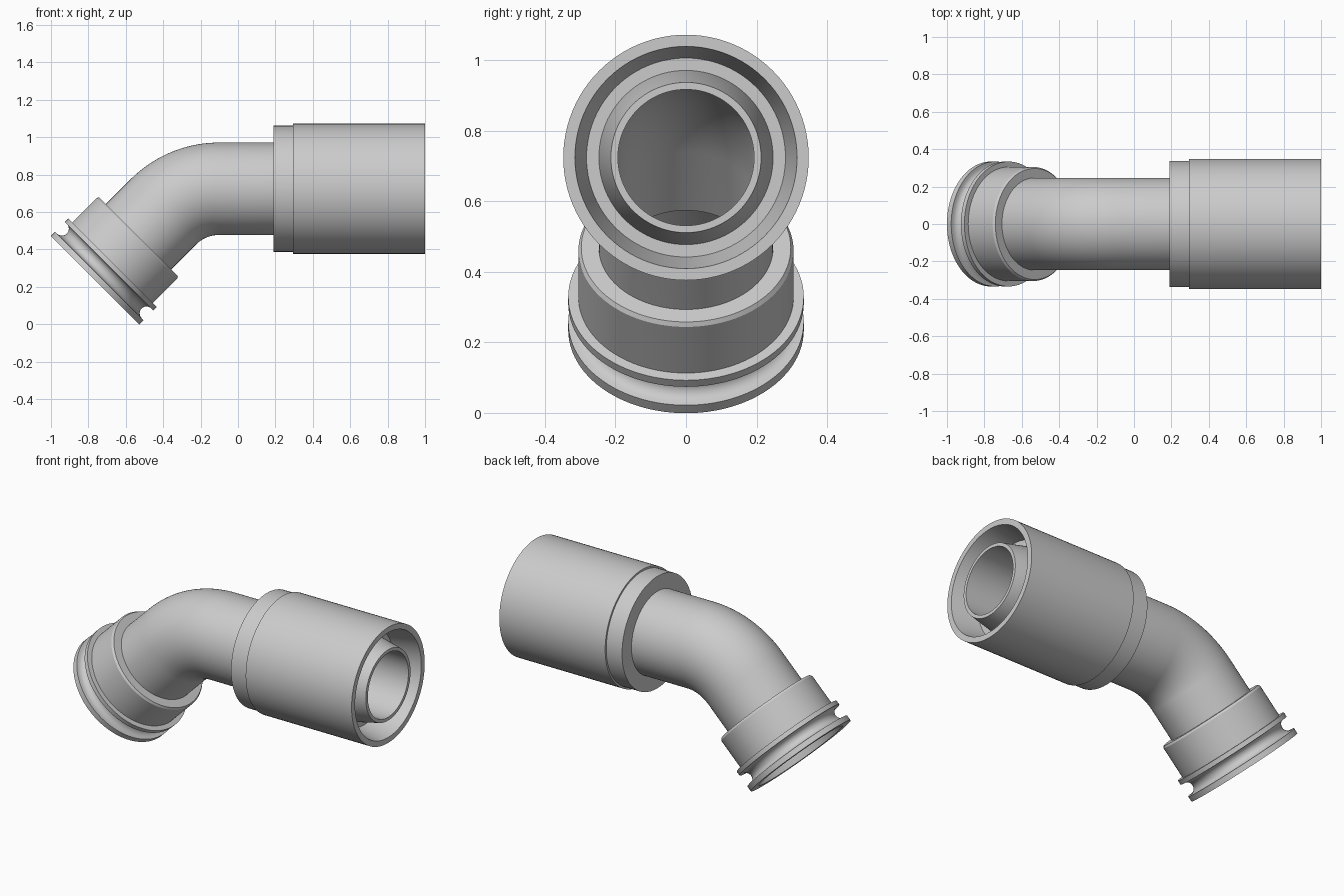
import bpy, bmesh, math
from mathutils import Vector

old = bpy.data.objects.get("Cube")
if old:
    bpy.data.objects.remove(old)

SIDES = 96
AXIS_Z = 0.724            # height of the straight axis
STRAIGHT = 1.1            # straight run from the open end
BEND_R = 0.423            # centre line radius of the bend
BEND = BEND_R * math.pi / 4
END = STRAIGHT + BEND + 0.516
TUBE, BORE = 0.247, 0.193

steel = bpy.data.materials.new("light_grey_metal")
steel.use_nodes = True
grey = (0.6, 0.6, 0.6, 1)
steel.diffuse_color = grey
steel.node_tree.nodes["Principled BSDF"].inputs["Base Color"].default_value = grey


def frame(s):
    """Centre point and in-plane normal at distance s along the elbow."""
    a = min(max((s - STRAIGHT) / BEND_R, 0), math.pi / 4)
    normal = Vector((-math.sin(a), 0, math.cos(a)))
    along = Vector((-math.cos(a), 0, -math.sin(a)))
    centre = Vector((1 - min(s, STRAIGHT), 0, AXIS_Z - BEND_R)) + normal * BEND_R
    return centre + along * max(s - STRAIGHT - BEND, 0), normal


def turned(name, profile, closed=False):
    """Revolve (distance, radius) points about the elbow's centre line."""
    bm = bmesh.new()
    rings = []
    for s, r in profile:
        c, n = frame(s)
        ring = []
        for i in range(SIDES):
            t = math.tau * i / SIDES
            ring.append(bm.verts.new(c + n * r * math.cos(t) + Vector((0, r * math.sin(t), 0))))
        rings.append(ring)
    pairs = list(zip(rings, rings[1:]))
    if closed:
        pairs.append((rings[-1], rings[0]))
    for a, b in pairs:
        for i in range(SIDES):
            j = (i + 1) % SIDES
            bm.faces.new((a[i], a[j], b[j], b[i]))
    mesh = bpy.data.meshes.new(name)
    bm.to_mesh(mesh)
    bm.free()
    mesh.materials.append(steel)
    obj = bpy.data.objects.new(name, mesh)
    bpy.context.collection.objects.link(obj)
    bpy.ops.object.select_all(action="DESELECT")
    obj.select_set(True)
    bpy.context.view_layer.objects.active = obj
    bpy.ops.object.shade_smooth_by_angle(angle=math.radians(20))
    return obj


# Bent pipe with a tapered nose inside the sleeve
bend_steps = [STRAIGHT + BEND * i / 24 for i in range(25)]
pipe_end = END - 0.286
outside = [(0, 0.213), (0.16, TUBE)] + [(s, TUBE) for s in bend_steps] + [(pipe_end, TUBE)]
inside = [(pipe_end, BORE)] + [(s, BORE) for s in reversed(bend_steps)] + [(0, BORE)]
turned("bent_pipe", outside + inside, closed=True)

# Coupling sleeve with a flared mouth
turned("coupling_sleeve", [
    (0.16, 0.24), (0.16, 0.282), (0, 0.315), (0, 0.348), (0.705, 0.348),
    (0.705, 0.337), (0.81, 0.337), (0.81, 0.24)][::-1])

# Flanged collar with a rounded seal groove and a conical seat
groove = [(END - 0.069 + 0.037 * math.cos(t), 0.32 - 0.037 * math.sin(t))
          for t in (math.pi * i / 12 for i in range(13))]
turned("flanged_collar", [
    (pipe_end, 0.22), (END, 0.28), (END, 0.334), (END - 0.032, 0.334)] + groove + [
    (END - 0.106, 0.334), (END - 0.132, 0.334), (END - 0.132, 0.305),
    (END - 0.317, 0.305), (END - 0.329, 0.297), (END - 0.329, 0.24)])

# Consistent outward normals
for name, flip in (("bent_pipe", False), ("coupling_sleeve", False), ("flanged_collar", False)):
    mesh = bpy.data.objects[name].data
    bm = bmesh.new()
    bm.from_mesh(mesh)
    bmesh.ops.recalc_face_normals(bm, faces=bm.faces)
    bm.to_mesh(mesh)
    bm.free()
